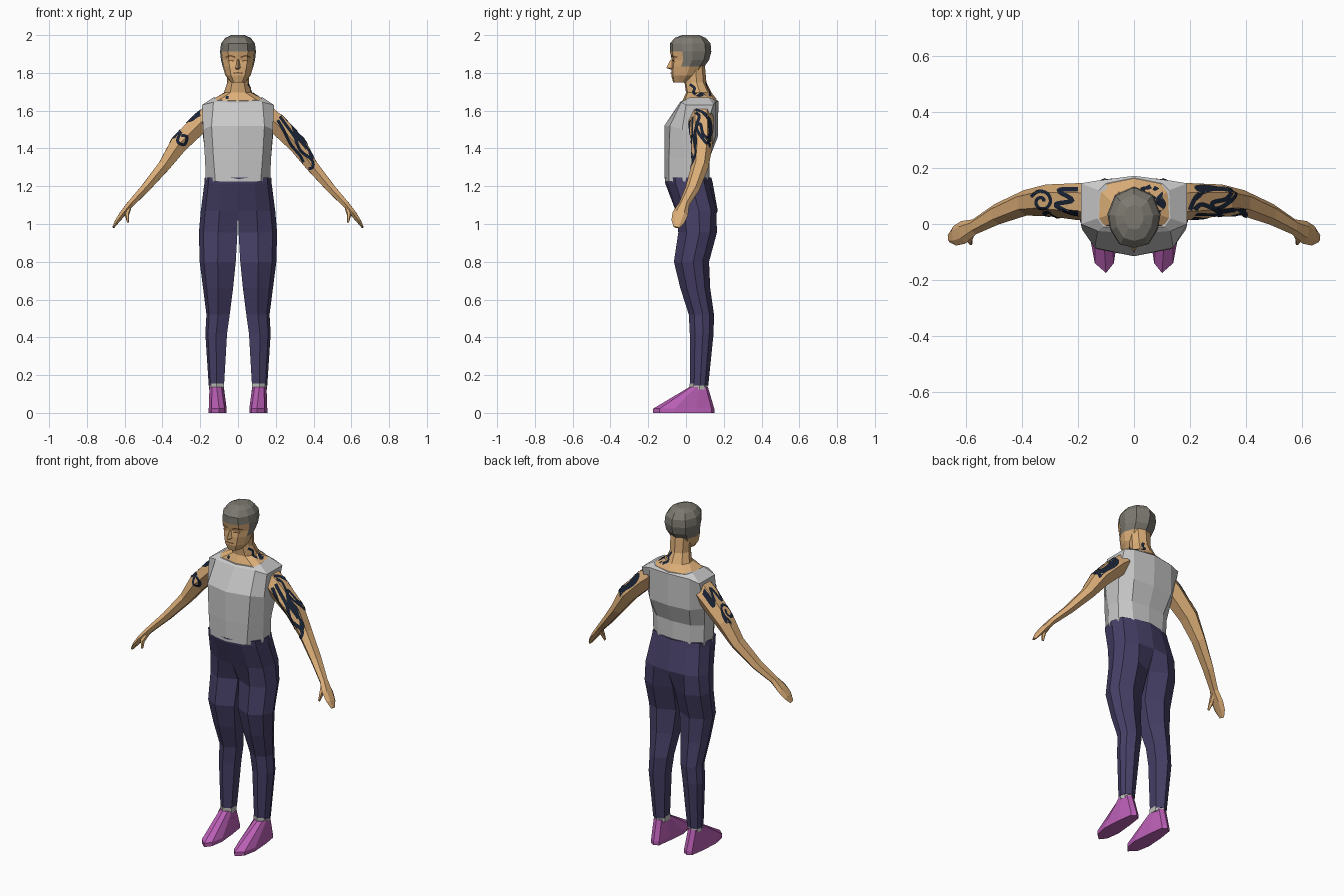
import bpy, bmesh, math
from mathutils import Vector
from mathutils.bvhtree import BVHTree

if "Cube" in bpy.data.objects:
    bpy.data.objects.remove(bpy.data.objects["Cube"])


def material(name, r, g, b):
    m = bpy.data.materials.new(name)
    m.diffuse_color = [((c / 255 + 0.055) / 1.055) ** 2.4 for c in (r, g, b)] + [1]
    m.use_nodes = True
    m.node_tree.nodes["Principled BSDF"].inputs["Base Color"].default_value = m.diffuse_color
    return m


SKIN = material("skin", 220, 174, 120)
SHIRT = material("shirt_grey", 200, 200, 200)
PANTS = material("pants_navy", 70, 63, 102)
SHOE = material("shoe_purple", 186, 95, 181)
HAIR = material("hair_grey", 124, 121, 112)
INK = material("ink_navy", 26, 36, 54)
BROWN = material("brown", 120, 82, 52)
SOCK = material("sock_grey", 190, 190, 186)


def finish(name, bm, mats):
    bmesh.ops.recalc_face_normals(bm, faces=bm.faces)
    me = bpy.data.meshes.new(name)
    bm.to_mesh(me)
    bm.free()
    for m in mats:
        me.materials.append(m)
    ob = bpy.data.objects.new(name, me)
    bpy.context.collection.objects.link(ob)
    return ob


def loft(name, rings, mats, rule=None):
    """Skin a stack of equal-length point rings and cap both ends."""
    bm = bmesh.new()
    vs = [[bm.verts.new(p) for p in r] for r in rings]
    n = len(rings[0])
    for a, b in zip(vs, vs[1:]):
        for i in range(n):
            bm.faces.new((a[i], a[(i + 1) % n], b[(i + 1) % n], b[i]))
    bm.faces.new(vs[0])
    bm.faces.new(vs[-1])
    if rule:
        for f in bm.faces:
            f.material_index = rule(f.calc_center_median())
    return finish(name, bm, mats)


def whole(half):
    """Complete a half ring that runs from centre front to centre back."""
    return half + [(-x, y, z) for x, y, z in reversed(half[1:-1])]


def oval(z, w, yf, yb):
    d = yb - yf
    return whole([(0, yf, z), (.55 * w, yf + .06 * d, z), (.9 * w, yf + .3 * d, z),
                  (w, yf + .55 * d, z), (.72 * w, yb - .14 * d, z), (0, yb, z)])


def tube(name, path, mat, s, n=6):
    """Limb along a path of (centre, half thickness, half depth)."""
    pts = [Vector(p[0]) for p in path]
    rings = []
    for i, (c, a, b) in enumerate(path):
        t = (pts[min(i + 1, len(pts) - 1)] - pts[max(i - 1, 0)]).normalized()
        up = t.cross(Vector((0, 1, 0))).normalized()
        side = up.cross(t)
        ring = []
        for k in range(n):
            u = 2 * math.pi * k / n
            q = pts[i] + side * b * math.cos(u) + up * a * math.sin(u)
            ring.append((s * q.x, q.y, q.z))
        rings.append(ring)
    return loft(name, rings, [mat])


def ink(name, targets, pts, axis, width, mat):
    """Thin ribbon along a flat path, projected on a surface. axis = looking direction."""
    d = Vector(axis)
    flat = {'x': lambda a, b: Vector((0, a, b)), 'y': lambda a, b: Vector((a, 0, b)),
            'z': lambda a, b: Vector((a, b, 0))}['xyz'[max(range(3), key=lambda i: abs(d[i]))]]
    p = [flat(*q) for q in pts]
    line = []
    for i in range(len(p) - 1):          # smooth the path
        a, b, c, e = p[max(i - 1, 0)], p[i], p[i + 1], p[min(i + 2, len(p) - 1)]
        for k in range(6):
            t = k / 6
            line.append(.5 * (2 * b + (c - a) * t + (2 * a - 5 * b + 4 * c - e) * t * t
                              + (3 * b - a - 3 * c + e) * t ** 3))
    line.append(p[-1])
    trees = [BVHTree.FromPolygons([v.co for v in o.data.vertices],
                                  [f.vertices[:] for f in o.data.polygons]) for o in targets]
    bm = bmesh.new()
    prev = None
    for i, c in enumerate(line):
        t = line[min(i + 1, len(line) - 1)] - line[max(i - 1, 0)]
        side = t.cross(d).normalized() * width / 2
        row = []
        for k in (-1, 0, 1):
            start = c + side * k - d * 3
            hits = [h for h in (tr.ray_cast(start, d) for tr in trees) if h[0]]
            if not hits:
                row = None
                break
            h = min(hits, key=lambda h: h[3])
            row.append(bm.verts.new(h[0] - d * .004))
        if row and prev:
            for k in (0, 1):
                bm.faces.new((prev[k], prev[k + 1], row[k + 1], row[k]))
        prev = row
    return finish(name, bm, [mat])


# Sleeveless shirt
def shirt_ring(zs, pts):
    return whole([(x, y, z) for z, (x, y) in zip(zs, pts)])


loft("shirt", [
    shirt_ring([1.225] * 6, [(0, -.112), (.12, -.09), (.17, -.01), (.165, .07), (.1, .115), (0, .125)]),
    shirt_ring([1.35] * 6, [(0, -.115), (.13, -.09), (.175, -.01), (.17, .07), (.11, .115), (0, .125)]),
    shirt_ring([1.52, 1.52, 1.5, 1.46, 1.46, 1.46],
               [(0, -.115), (.14, -.085), (.185, -.02), (.185, .09), (.13, .155), (0, .168)]),
    shirt_ring([1.64, 1.645, 1.63, 1.63, 1.645, 1.65],
               [(0, -.035), (.13, -.025), (.19, 0), (.19, .145), (.13, .155), (0, .172)]),
    shirt_ring([1.65, 1.655, 1.67, 1.67, 1.66, 1.655],
               [(0, -.025), (.11, -.01), (.13, .02), (.125, .12), (.1, .145), (0, .165)]),
], [SHIRT])

# Neck and its base
neck = loft("neck", [
    whole([(0, -.022, 1.645), (.11, -.008, 1.65), (.128, .02, 1.665), (.122, .12, 1.667),
           (.1, .143, 1.66), (0, .163, 1.66)]),
    oval(1.695, .075, .0, .135), oval(1.75, .057, -.008, .108), oval(1.84, .06, -.01, .1)], [SKIN])

# Head, with the hair chosen by height and depth
head = loft("head", [oval(*r) for r in (
    (1.75, .038, -.068, .02), (1.785, .066, -.078, .07), (1.835, .082, -.078, .098),
    (1.868, .09, -.074, .122), (1.912, .095, -.085, .134), (1.955, .09, -.085, .13),
    (1.985, .068, -.06, .105), (2.0, .035, -.02, .07))], [SKIN, HAIR],
    lambda c: int(c.z > 1.912 or (c.z > 1.835 and c.y > 0)))

# Nose
loft("nose", [whole([(0, y, z), (w, -.068, z), (0, -.06, z)]) for z, y, w in
              ((1.818, -.08, .016), (1.826, -.104, .017), (1.87, -.082, .008))], [SKIN])

# Brows, eyes and mouth
for s, side in ((1, "left"), (-1, "right")):
    ink(side + "_brow", [head], [(s * .014, 1.882), (s * .04, 1.89), (s * .066, 1.882)],
        (0, 1, 0), .008, BROWN)
    ink(side + "_eye", [head], [(s * .02, 1.862), (s * .038, 1.866), (s * .055, 1.862)],
        (0, 1, 0), .007, BROWN)
ink("mouth", [head], [(-.025, 1.798), (0, 1.8), (.025, 1.798)], (0, 1, 0), .007, BROWN)

# Arms and hands
arms = []
ARM = [((.15, .078, 1.575), .06, .066), ((.2, .08, 1.535), .06, .066),
       ((.315, .085, 1.42), .054, .056), ((.39, .075, 1.31), .037, .046),
       ((.49, .035, 1.19), .027, .038), ((.57, -.01, 1.105), .02, .028),
       ((.61, -.03, 1.055), .018, .042), ((.64, -.042, 1.015), .013, .036),
       ((.66, -.05, .982), .006, .016)]
THUMB = [((.575, -.02, 1.09), .012, .016), ((.588, -.055, 1.05), .012, .014),
         ((.582, -.07, 1.01), .006, .007)]
for s, side in ((1, "left"), (-1, "right")):
    arms.append(tube(side + "_arm", ARM, SKIN, s))
    tube(side + "_thumb", THUMB, SKIN, s, 5)

# Arm and neck tattoos
W = .016
ink("left_arm_front_ink", arms, [(.2, 1.6), (.25, 1.53), (.3, 1.46), (.33, 1.39), (.39, 1.34),
    (.395, 1.3), (.36, 1.3), (.33, 1.36), (.28, 1.42), (.24, 1.5), (.21, 1.55)], (0, 1, 0), W, INK)
ink("left_arm_outer_ink", arms, [(.05, 1.59), (.07, 1.57), (.055, 1.51), (.09, 1.45), (.115, 1.43),
    (.132, 1.49), (.125, 1.55), (.09, 1.59)], (-1, 0, 0), W, INK)
ink("left_arm_top_ink", arms, [(.2, .05), (.225, .1), (.28, .125), (.345, .12), (.33, .09),
    (.28, .075), (.3, .045), (.36, .05), (.4, .045)], (0, 0, -1), W, INK)
ink("right_arm_front_ink", arms, [(-.2, 1.58), (-.25, 1.55), (-.295, 1.5), (-.32, 1.44),
    (-.285, 1.42), (-.27, 1.46), (-.3, 1.47)], (0, 1, 0), W, INK)
ink("right_arm_top_ink", arms, [(-.2, .125), (-.27, .12), (-.22, .085), (-.28, .07), (-.24, .045),
    (-.2, .04)], (0, 0, -1), W, INK)
ink("right_arm_spiral_ink", arms, [(-.33 + (.008 + .0034 * k) * math.cos(k * .9),
    .08 + (.008 + .0034 * k) * math.sin(k * .9)) for k in range(11)], (0, 0, -1), .012, INK)
ink("neck_side_ink", [neck], [(.02, 1.74), (.045, 1.72), (.04, 1.695), (.07, 1.68), (.1, 1.69)],
    (-1, 0, 0), .014, INK)
ink("neck_back_ink", [neck], [(.02, 1.75), (.035, 1.72), (.03, 1.7), (.06, 1.68)],
    (0, -1, 0), .014, INK)
ink("neck_base_ink", [neck], [(.07, .13), (.095, .11), (.085, .08), (.11, .06)], (0, 0, -1), .016, INK)
ink("chest_ink", [neck], [(-.065, 1.672), (-.05, 1.668)], (0, 1, 0), .016, INK)

# Trousers: each half runs from the waist down one leg
# rows: height, inner x, outer x, front y, back y, inset of inner corners
ROWS = [(1.245, 0, .176, -.113, .135, 0), (1.215, 0, .178, -.11, .142, 0),
        (1.07, 0, .197, -.062, .175, .03), (.955, .003, .207, -.042, .165, .22),
        (.8, .012, .203, -.064, .122, .24), (.66, .026, .185, -.03, .128, .24),
        (.52, .044, .167, .015, .148, .24), (.42, .058, .173, .02, .146, .24),
        (.145, .074, .155, .022, .118, .24)]


def leg_ring(z, x0, x1, y0, y1, k, s):
    w, d = x1 - x0, y1 - y0
    j = .07 * d * (1 - k / .24)
    pts = [(x0, y0 + k * d), (x0 + .5 * w, y0 + j), (x0 + .88 * w, y0 + .22 * d),
           (x1, y0 + .55 * d), (x0 + .88 * w, y1 - .18 * d), (x0 + .5 * w, y1 - j),
           (x0, y1 - k * d), (x0, y0 + .5 * d)]
    return [(s * x, y, z) for x, y in pts]


for s, side in ((1, "left"), (-1, "right")):
    loft(side + "_trouser_leg", [leg_ring(*r, s) for r in ROWS], [PANTS])
    # Sock
    loft(side + "_sock", [leg_ring(z, .073, .153, .018, .115, .24, s) for z in (.125, .155)], [SOCK])
    # Shoe: sole outline rising to the ankle opening
    sole = [(.108, .15), (.135, .135), (.148, .05), (.155, -.06), (.14, -.14), (.1, -.175),
            (.072, -.14), (.06, -.06), (.07, .05), (.082, .135)]
    ankle = [(.113, .116), (.138, .105), (.151, .075), (.151, .05), (.138, .028), (.113, .018),
             (.088, .028), (.075, .05), (.075, .075), (.088, .105)]
    loft(side + "_shoe", [[(s * x, y, z) for x, y in o] for o, z in
                          ((sole, 0), (sole, .022), (ankle, .137))], [SHOE])
